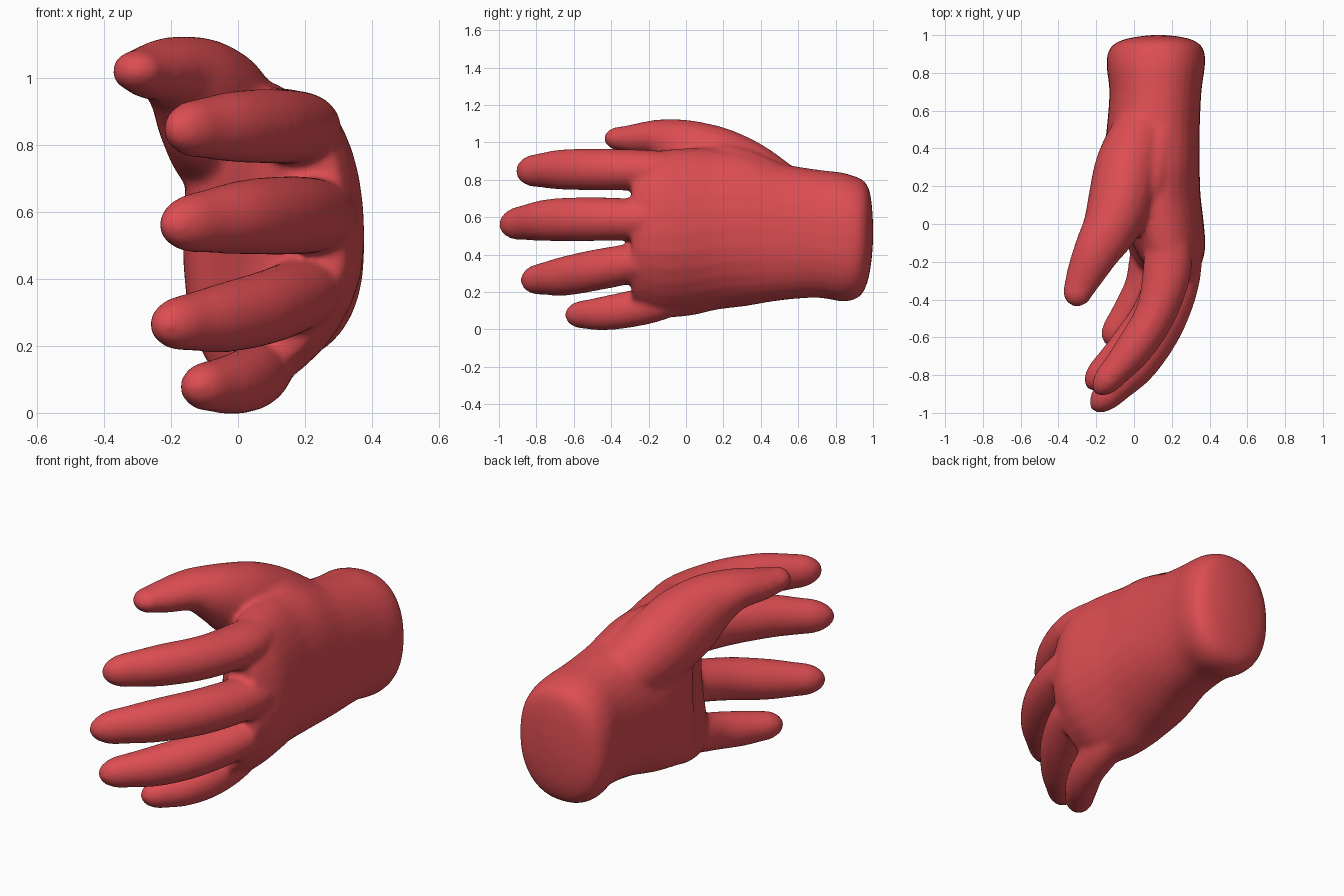
import bpy, bmesh, math
from mathutils import Vector

red = bpy.data.materials.new("glove red")
red.diffuse_color = (0.72, 0.075, 0.085, 1)
bm = bmesh.new()


def loft(rings):
    """Skin a list of equally sized point rings and cap both ends."""
    vs = [[bm.verts.new(p) for p in r] for r in rings]
    n = len(vs[0])
    for a, b in zip(vs, vs[1:]):
        for i in range(n):
            j = (i + 1) % n
            bm.faces.new((a[i], a[j], b[j], b[i]))
    bm.faces.new(vs[0][::-1])
    bm.faces.new(vs[-1])


def spline(rows, steps):
    """Catmull-Rom interpolation through rows of numbers."""
    rows = [Vector(r) for r in rows]
    ext = [2 * rows[0] - rows[1]] + rows + [2 * rows[-1] - rows[-2]]
    out = []
    for a, b, c, d in zip(ext, ext[1:], ext[2:], ext[3:]):
        for s in range(steps):
            t = s / steps
            out.append(0.5 * (2 * b + (c - a) * t + (2 * a - 5 * b + 4 * c - d) * t * t
                              + (3 * b - a - 3 * c + d) * t ** 3))
    return out + [rows[-1]]


def finger(rows, tip):
    """Rows are x, y, z, half thickness, half height; the end is rounded over length tip."""
    pts = spline(rows, 4)
    axis = (Vector(pts[-1][:3]) - Vector(pts[-2][:3])).normalized()
    last = pts[-1]
    for k in range(1, 6):
        a = math.radians(k * 16.5)
        c = Vector(last[:3]) + axis * tip * math.sin(a)
        pts.append(Vector((*c, last[3] * math.cos(a), last[4] * math.cos(a))))
    rings = []
    for i, p in enumerate(pts):
        c = Vector(p[:3])
        t = Vector(pts[min(i + 1, len(pts) - 1)][:3]) - Vector(pts[max(i - 1, 0)][:3])
        u = t.cross(Vector((0, 0, 1))).normalized()
        v = u.cross(t).normalized()
        rings.append([c + u * p[3] * math.cos(k * math.tau / 20)
                      + v * p[4] * math.sin(k * math.tau / 20) for k in range(20)])
    loft(rings)


# Palm and wrist: y, x min, x max, z min, z max, bow at the top, bow at the bottom
palm = [
    (-0.29, 0.15, 0.32, 0.16, 0.89, 0.04, 0.10),
    (-0.22, 0.06, 0.355, 0.10, 0.935, 0.03, 0.14),
    (-0.12, 0.0, 0.378, 0.065, 0.96, 0.02, 0.15),
    (0.03, -0.07, 0.367, 0.075, 0.97, 0.02, 0.13),
    (0.16, -0.145, 0.352, 0.105, 0.97, 0.02, 0.08),
    (0.32, -0.165, 0.348, 0.125, 0.95, 0.0, 0.04),
    (0.50, -0.145, 0.348, 0.155, 0.89, 0, 0), (0.70, -0.13, 0.357, 0.17, 0.855, 0, 0),
    (0.83, -0.145, 0.375, 0.15, 0.84, 0, 0), (0.90, -0.14, 0.375, 0.16, 0.82, 0, 0),
    (0.945, -0.115, 0.355, 0.195, 0.80, 0, 0), (0.975, -0.06, 0.31, 0.27, 0.76, 0, 0),
    (0.992, 0.02, 0.24, 0.37, 0.68, 0, 0), (1.0, 0.09, 0.17, 0.47, 0.57, 0, 0)]
rings = []
for y, x0, x1, z0, z1, top, low in spline(palm, 3):
    ring = []
    for k in range(32):
        a = k * math.tau / 32
        ca, sa = math.cos(a), math.sin(a)
        ca = math.copysign(abs(ca) ** 0.88, ca)
        sa = math.copysign(abs(sa) ** 0.88, sa)
        bow = top if sa > 0 else low
        ring.append(((x0 + x1) / 2 + (x1 - x0) / 2 * ca - bow * sa * sa, y,
                     (z0 + z1) / 2 + (z1 - z0) / 2 * sa))
    rings.append(ring)
loft(rings)

# Index finger
finger([(0.16, 0.05, 0.83, 0.10, 0.11), (0.18, -0.20, 0.85, 0.13, 0.11),
        (0.12, -0.46, 0.855, 0.11, 0.112), (0.00, -0.66, 0.855, 0.10, 0.108),
        (-0.11, -0.79, 0.85, 0.08, 0.09)], 0.145)
# Middle finger
finger([(0.22, 0.05, 0.60, 0.10, 0.11), (0.24, -0.22, 0.59, 0.12, 0.11),
        (0.165, -0.50, 0.59, 0.115, 0.118), (0.03, -0.73, 0.585, 0.105, 0.113),
        (-0.105, -0.87, 0.57, 0.085, 0.093)], 0.165)
# Ring finger
finger([(0.19, 0.05, 0.41, 0.10, 0.10), (0.195, -0.22, 0.365, 0.12, 0.105),
        (0.10, -0.47, 0.32, 0.11, 0.11), (-0.035, -0.65, 0.285, 0.10, 0.105),
        (-0.15, -0.77, 0.27, 0.083, 0.085)], 0.14)
# Little finger
finger([(0.10, 0.08, 0.24, 0.08, 0.10), (0.075, -0.15, 0.145, 0.095, 0.10),
        (0.042, -0.32, 0.105, 0.09, 0.098), (-0.02, -0.45, 0.085, 0.088, 0.09),
        (-0.08, -0.54, 0.08, 0.078, 0.077)], 0.12)
# Thumb
finger([(0.06, 0.54, 0.70, 0.15, 0.16), (-0.02, 0.32, 0.81, 0.18, 0.20),
        (-0.07, 0.12, 0.90, 0.175, 0.20), (-0.125, -0.02, 0.975, 0.15, 0.155),
        (-0.195, -0.14, 1.02, 0.125, 0.105), (-0.26, -0.27, 1.018, 0.10, 0.082),
        (-0.295, -0.35, 1.02, 0.08, 0.065)], 0.09)
# Web between thumb and index finger
finger([(0.14, 0.50, 0.76, 0.12, 0.12), (0.08, 0.25, 0.85, 0.13, 0.135),
        (0.02, 0.07, 0.87, 0.11, 0.12)], 0.09)

bmesh.ops.recalc_face_normals(bm, faces=bm.faces[:])
mesh = bpy.data.meshes.new("gloved_hand")
bm.to_mesh(mesh)
bm.free()
hand = bpy.data.objects.new("gloved_hand", mesh)
bpy.context.collection.objects.link(hand)
mesh.materials.append(red)

# Merge the parts into one skin and soften the joins
fuse = hand.modifiers.new("fuse", 'REMESH')
fuse.mode = 'VOXEL'
fuse.voxel_size = 0.014
fuse.use_smooth_shade = True
soften = hand.modifiers.new("soften", 'SMOOTH')
soften.factor = 0.5
soften.iterations = 10
